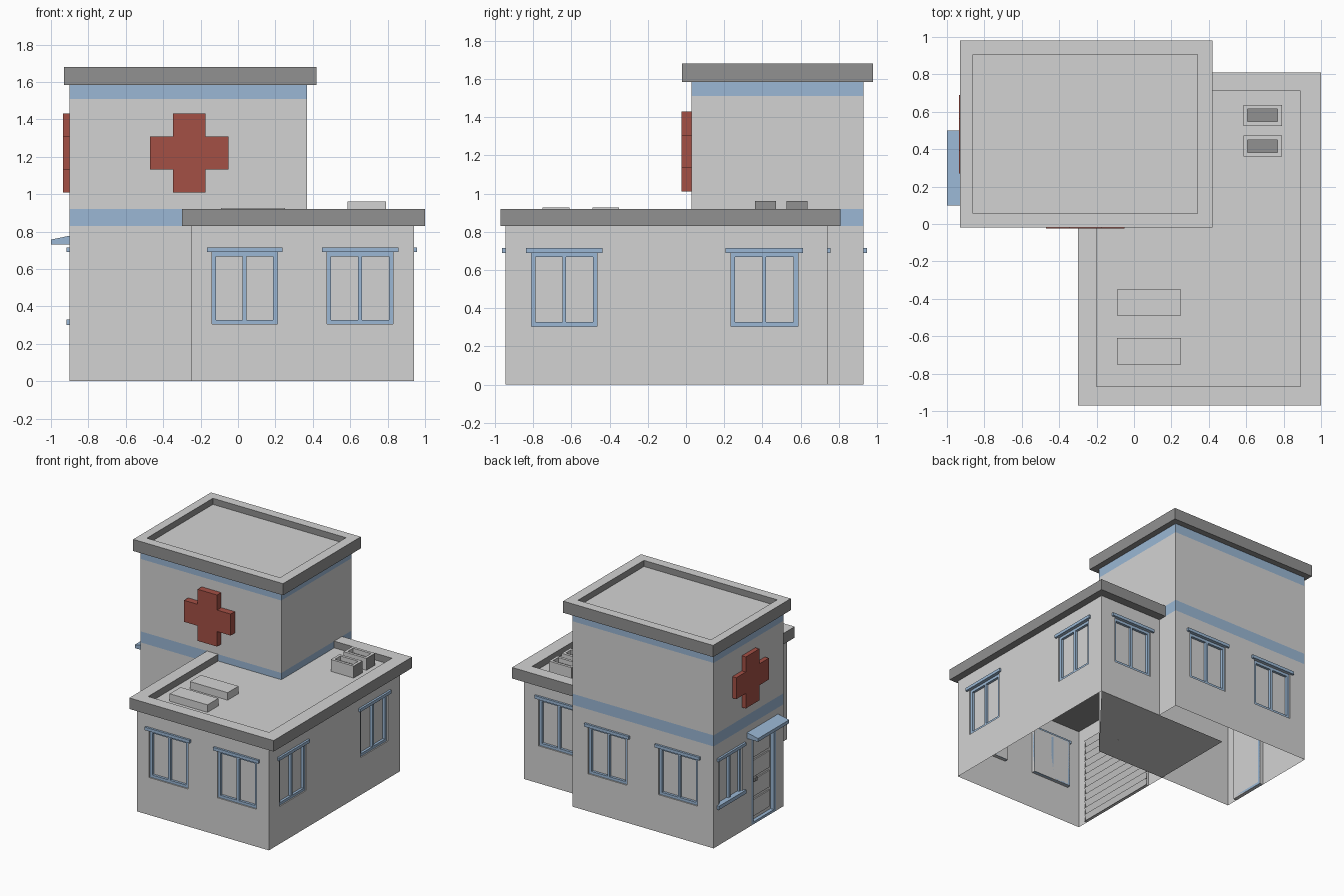
import bpy, bmesh
from mathutils import Vector

if "Cube" in bpy.data.objects:
    bpy.data.objects.remove(bpy.data.objects["Cube"])

# Flat colours
COLOURS = {"wall_grey": (0.65, 0.65, 0.65), "roof_edge_grey": (0.285, 0.285, 0.285),
           "trim_blue": (0.325, 0.475, 0.66), "cross_red": (0.37, 0.08, 0.06)}
MATS = []
for n, c in COLOURS.items():
    m = bpy.data.materials.new(n)
    m.diffuse_color = (*c, 1)
    m.use_nodes = True
    m.node_tree.nodes["Principled BSDF"].inputs["Base Color"].default_value = m.diffuse_color
    MATS.append(m)
WALL, DARK, BLUE, RED = range(4)

# A side is (axis, position, outward sign); u runs along the wall, d goes outward
WING = {"front": ("y", -0.945, -1), "right": ("x", 0.94, 1),
        "back": ("y", 0.74, 1), "left": ("x", -0.25, -1)}
TOWER = {"front": ("y", 0.03, -1), "right": ("x", 0.37, 1),
         "back": ("y", 0.93, 1), "left": ("x", -0.9, -1)}


def place(side, u, z, d=0.0):
    axis, c, s = side
    return Vector((c + s * d, u, z)) if axis == "x" else Vector((u, c + s * d, z))


def outward(side):
    return Vector((side[2], 0, 0)) if side[0] == "x" else Vector((0, side[2], 0))


def build(name, faces, closed=False):
    """faces: list of (points, material, wanted normal or None)"""
    bm = bmesh.new()
    for pts, mat, normal in faces:
        f = bm.faces.new([bm.verts.new(p) for p in pts])
        f.material_index = mat
        f.normal_update()
        if normal is not None and f.normal.dot(normal) < 0:
            f.normal_flip()
    bmesh.ops.remove_doubles(bm, verts=bm.verts, dist=1e-5)
    if closed:
        bmesh.ops.recalc_face_normals(bm, faces=bm.faces)
    me = bpy.data.meshes.new(name)
    bm.to_mesh(me)
    bm.free()
    for m in MATS:
        me.materials.append(m)
    ob = bpy.data.objects.new(name, me)
    bpy.context.collection.objects.link(ob)
    return ob


def prism(name, side, pts, d0, d1, mat):
    a = [place(side, u, z, d0) for u, z in pts]
    b = [place(side, u, z, d1) for u, z in pts]
    faces = [(a, mat, None), (b, mat, None)]
    for i in range(len(pts)):
        j = (i + 1) % len(pts)
        faces.append(([a[i], a[j], b[j], b[i]], mat, None))
    return build(name, faces, True)


def slab(name, side, u0, u1, z0, z1, d0, d1, mat):
    return prism(name, side, [(u0, z0), (u1, z0), (u1, z1), (u0, z1)], d0, d1, mat)


def wall(name, side, u0, u1, top, holes=(), bands=()):
    """Flat wall with openings (u0,u1,z0,z1) and blue bands (z0,z1)"""
    us = sorted({u0, u1} | {h[i] for h in holes for i in (0, 1)})
    zs = sorted({0, top} | {h[i] for h in holes for i in (2, 3)} | {z for b in bands for z in b})
    faces = []
    for a, b in zip(us, us[1:]):
        for c, e in zip(zs, zs[1:]):
            u, z = (a + b) / 2, (c + e) / 2
            if any(h[0] < u < h[1] and h[2] < z < h[3] for h in holes):
                continue
            mat = BLUE if any(p < z < q for p, q in bands) else WALL
            faces.append(([place(side, *p) for p in ((a, c), (b, c), (b, e), (a, e))],
                          mat, outward(side)))
    build(name, faces)


def reveal(name, side, u0, u1, z0, z1, depth, back=True):
    """Inside faces of an opening, with a pane at the back"""
    c = [(u0, z0), (u1, z0), (u1, z1), (u0, z1)]
    mid = place(side, (u0 + u1) / 2, (z0 + z1) / 2, 0)
    faces = []
    for (a, b), (e, f) in zip(c, c[1:] + c[:1]):
        q = [place(side, a, b), place(side, e, f), place(side, e, f, -depth), place(side, a, b, -depth)]
        faces.append((q, WALL, mid - (q[0] + q[1]) / 2))
    if back:
        faces.append(([place(side, u, z, -depth) for u, z in c], WALL, outward(side)))
    build(name, faces)


Z0, Z1 = 0.305, 0.69


def window(name, side, u0, u1, sill=False):
    reveal(name + "_pane", side, u0, u1, Z0, Z1, 0.03)
    t, m = 0.022, (u0 + u1) / 2
    for part, r in (("jamb_a", (u0, u0 + t, Z0, Z1)), ("jamb_b", (u1 - t, u1, Z0, Z1)),
                    ("bottom_rail", (u0 + t, u1 - t, Z0, Z0 + t)),
                    ("top_rail", (u0 + t, u1 - t, Z1 - t, Z1)),
                    ("mullion", (m - 0.01, m + 0.01, Z0 + t, Z1 - t))):
        slab(f"{name}_{part}", side, *r, -0.03, -0.01, BLUE)
    slab(name + "_header", side, u0 - 0.027, u1 + 0.027, 0.69, 0.715, -0.01, 0.017, BLUE)
    if sill:
        slab(name + "_sill", side, u0 - 0.027, u1 + 0.027, 0.30, 0.33, -0.01, 0.017, BLUE)


def tray(name, o, i, z0, z1, floor, side_mats, in_mat, floor_mat, base_mat):
    """Block with a sunken top; o and i are (x0,x1,y0,y1); sides go front, right, back, left"""
    def ring(r, z):
        return [Vector(p) for p in ((r[0], r[2], z), (r[1], r[2], z), (r[1], r[3], z), (r[0], r[3], z))]
    base, rim, lip, low = ring(o, z0), ring(o, z1), ring(i, z1), ring(i, floor)
    faces = [(base, base_mat, Vector((0, 0, -1))), (low, floor_mat, Vector((0, 0, 1)))]
    for k in range(4):
        j = (k + 1) % 4
        n = Vector(((0, -1, 0), (1, 0, 0), (0, 1, 0), (-1, 0, 0))[k])
        faces += [([base[k], base[j], rim[j], rim[k]], side_mats[k], n),
                  ([rim[k], rim[j], lip[j], lip[k]], WALL, Vector((0, 0, 1))),
                  ([lip[k], lip[j], low[j], low[k]], in_mat, -n)]
    build(name, faces)


# Openings: window spans per side
wing_windows = {"front": [(-0.14, 0.21), (0.475, 0.83)], "right": [(-0.81, -0.465), (0.235, 0.585)],
                "back": [(0.46, 0.81)], "left": []}
tower_windows = {"front": [], "right": [], "back": [(-0.12, 0.23), (-0.755, -0.405)],
                 "left": [(0.56, 0.86)]}
DOOR = (0.13, 0.44, 0.0, 0.72)
GARAGE = (-0.85, -0.13, 0.0, 0.70)

# Walls and windows
spans = {"front": (-0.25, 0.94), "right": (-0.945, 0.74), "back": (0.37, 0.94), "left": (-0.945, 0.03)}
for s, side in WING.items():
    holes = [(a, b, Z0, Z1) for a, b in wing_windows[s]] + ([GARAGE] if s == "left" else [])
    wall(f"wing_{s}_wall", side, *spans[s], 0.83, holes)
    for k, (a, b) in enumerate(wing_windows[s]):
        window(f"wing_{s}_window_{k + 1}", side, a, b)
for s, side in TOWER.items():
    holes = [(a, b, Z0, Z1) for a, b in tower_windows[s]] + ([DOOR] if s == "left" else [])
    span = (-0.9, 0.37) if side[0] == "y" else (0.03, 0.93)
    wall(f"tower_{s}_wall", side, *span, 1.585, holes, [(0.83, 0.92), (1.51, 1.585)])
    for k, (a, b) in enumerate(tower_windows[s]):
        window(f"tower_{s}_window_{k + 1}", side, a, b, s == "left")

# Floor patch where the two blocks overlap
build("floor", [([Vector(p) for p in ((0.94, 0.74, 0), (-0.25, 0.74, 0), (-0.25, 0.03, 0),
                                      (0.37, 0.03, 0))], WALL, Vector((0, 0, -1)))])

# Roofs with raised edges
tray("tower_roof", (-0.93, 0.42, -0.02, 0.98), (-0.86, 0.34, 0.055, 0.905), 1.585, 1.68, 1.63,
     [DARK] * 4, DARK, WALL, DARK)
tray("wing_roof", (-0.30, 1.0, -0.97, 0.81), (-0.2, 0.89, -0.87, 0.71), 0.83, 0.92, 0.865,
     [DARK] * 4, DARK, WALL, DARK)

# Roof hatches and air units
UP = ("y", 0, 1)
for k, y in enumerate((-0.75, -0.49)):
    slab(f"roof_hatch_{k + 1}", UP, -0.09, 0.25, 0.86, 0.926, y, y + 0.14, WALL)
for k, y in enumerate((0.36, 0.525)):
    tray(f"air_unit_{k + 1}", (0.585, 0.79, y, y + 0.112), (0.607, 0.768, y + 0.022, y + 0.09),
         0.86, 0.962, 0.925, [WALL, DARK, WALL, DARK], WALL, DARK, WALL)

# Red crosses
w, r, zc = 0.0875, 0.21, 1.22
for s, c, d in (("front", -0.26, 0.053), ("left", 0.48, 0.036)):
    quarter = [(r, -w), (r, w), (w, w)]
    pts = []
    for _ in range(4):
        pts += quarter
        quarter = [(-z, u) for u, z in quarter]
    prism(f"{s}_cross", TOWER[s], [(c + u, zc + z) for u, z in pts], 0, d, RED)

# Entrance door: frame, panels, handle, canopy
L = TOWER["left"]
a, b, _, top = DOOR
reveal("door_leaf", L, *DOOR, 0.03)
for part, q in (("jamb_a", (a, a + 0.025, 0, top)), ("jamb_b", (b - 0.025, b, 0, top)),
                ("top", (a + 0.025, b - 0.025, top - 0.025, top)),
                ("threshold", (a + 0.025, b - 0.025, 0, 0.02))):
    slab("door_frame_" + part, L, *q, -0.03, 0.0, BLUE)
for k in range(4):
    z = 0.05 + k * 0.16
    slab(f"door_panel_{k + 1}", L, a + 0.05, b - 0.05, z, z + 0.135, -0.03, -0.02, WALL)
slab("door_handle", L, b - 0.075, b - 0.04, 0.34, 0.37, -0.03, 0.0, DARK)
prism("door_canopy", UP, [(-0.89, 0.73), (-1.0, 0.73), (-1.0, 0.757), (-0.89, 0.78)], 0.1, 0.5, BLUE)

# Slatted garage door on the wing's left wall
reveal("garage_opening", WING["left"], *GARAGE, 0.02, False)
faces, n, h = [], 12, GARAGE[3] / 12
for k in range(n):
    z = k * h
    for p, q in (((-0.225, z), (-0.245, z + 0.15 * h)), ((-0.245, z + 0.15 * h), (-0.225, z + h))):
        faces.append(([Vector((p[0], GARAGE[0], p[1])), Vector((p[0], GARAGE[1], p[1])),
                       Vector((q[0], GARAGE[1], q[1])), Vector((q[0], GARAGE[0], q[1]))],
                      WALL, Vector((-1, 0, 0))))
build("garage_shutter", faces)
